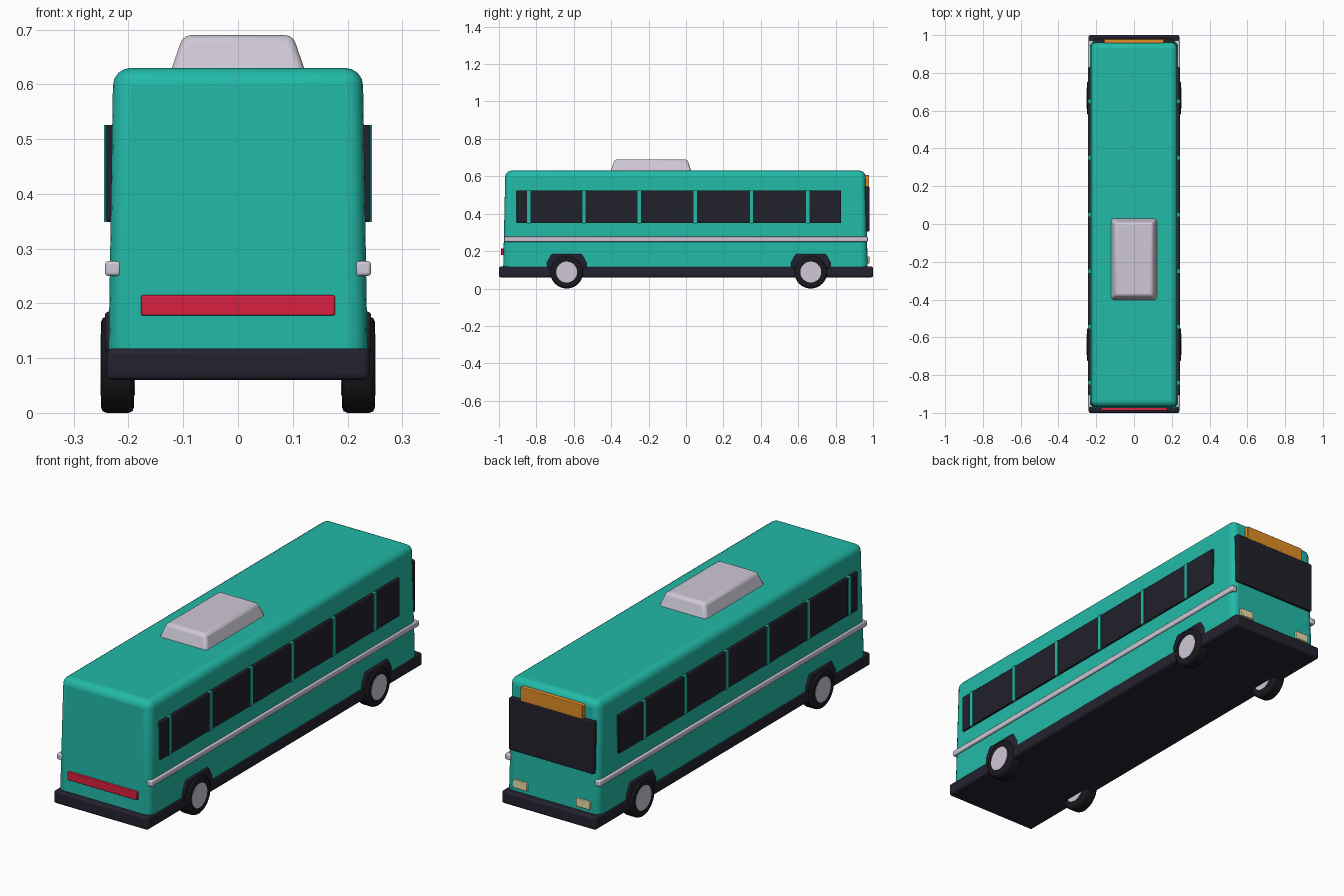
import bpy
import bmesh
import math
from mathutils import Matrix

cube = bpy.data.objects.get("Cube")
if cube:
    bpy.data.objects.remove(cube, do_unlink=True)


def material(name, rgb):
    m = bpy.data.materials.new(name)
    m.use_nodes = True
    m.diffuse_color = (*rgb, 1)
    bsdf = m.node_tree.nodes["Principled BSDF"]
    bsdf.inputs["Base Color"].default_value = (*rgb, 1)
    bsdf.inputs["Roughness"].default_value = 0.6
    return m


TEAL = material("teal paint", (0.016, 0.49, 0.39))
DARK = material("dark trim", (0.017, 0.016, 0.028))
GLASS = material("dark glass", (0.015, 0.015, 0.024))
RUBBER = material("tyre rubber", (0.01, 0.01, 0.013))
SILVER = material("silver", (0.62, 0.58, 0.67))
RED = material("tail light red", (0.70, 0.014, 0.05))
AMBER = material("sign amber", (0.75, 0.27, 0.02))
CREAM = material("headlight cream", (0.85, 0.78, 0.45))


def finish(name, bm, mat, bevel=0, segments=3):
    """Turn a bmesh into a smooth-shaded object with rounded edges."""
    bmesh.ops.recalc_face_normals(bm, faces=bm.faces)
    mesh = bpy.data.meshes.new(name)
    bm.to_mesh(mesh)
    bm.free()
    mesh.materials.append(mat)
    ob = bpy.data.objects.new(name, mesh)
    bpy.context.collection.objects.link(ob)
    if bevel:
        mod = ob.modifiers.new("rounded edges", "BEVEL")
        mod.width = bevel
        mod.segments = segments
        mod.limit_method = "ANGLE"
        mod.angle_limit = math.radians(35)
    bpy.ops.object.select_all(action="DESELECT")
    ob.select_set(True)
    bpy.context.view_layer.objects.active = ob
    bpy.ops.object.shade_smooth_by_angle(angle=math.radians(35))
    return ob


def box(name, xs, ys, zs, mat, bevel=0, taper=(0, 0), segments=3):
    """Box between limits; taper pulls the top edges inward in x and y."""
    bm = bmesh.new()
    bmesh.ops.create_cube(bm, size=1)
    for v in bm.verts:
        top = v.co.z > 0
        sx, sy = math.copysign(1, v.co.x), math.copysign(1, v.co.y)
        v.co.x = xs[sx > 0] - sx * taper[0] * top
        v.co.y = ys[sy > 0] - sy * taper[1] * top
        v.co.z = zs[top]
    return finish(name, bm, mat, bevel, segments)


def side_box(name, s, x_in, x_out, ys, zs, mat, bevel=0):
    return box(name, sorted((s * x_in, s * x_out)), ys, zs, mat, bevel)


def cylinder(name, x0, x1, y, z, radius, mat, bevel=0, sides=32):
    """Cylinder lying along x."""
    bm = bmesh.new()
    bmesh.ops.create_cone(
        bm, cap_ends=True, segments=sides, radius1=radius, radius2=radius,
        depth=abs(x1 - x0),
        matrix=Matrix.Translation(((x0 + x1) / 2, y, z))
        @ Matrix.Rotation(math.pi / 2, 4, "Y"))
    return finish(name, bm, mat, bevel, 2)


def arch(name, s, y):
    """Faceted wheel surround, extruded outward from the body side."""
    half = ((0.105, 0.11), (0.105, 0.14), (0.08, 0.185))
    outline = list(half) + [(-a, b) for a, b in reversed(half)]
    bm = bmesh.new()
    face = bm.faces.new([bm.verts.new((s * 0.2, y + a, b)) for a, b in outline])
    out = bmesh.ops.extrude_face_region(bm, geom=[face])["geom"]
    bmesh.ops.translate(bm, vec=(s * 0.043, 0, 0),
                        verts=[g for g in out if isinstance(g, bmesh.types.BMVert)])
    return finish(name, bm, DARK, 0.006, 2)


# Body shell, skirt and roof unit
box("body", (-0.237, 0.237), (-0.978, 0.972), (0.08, 0.63), TEAL, 0.032, (0.009, 0.012), 4)
box("skirt", (-0.24, 0.24), (-1, 1), (0.06, 0.118), DARK, 0.01)
box("roof_unit", (-0.126, 0.126), (-0.407, 0.033), (0.615, 0.69), SILVER, 0.014, (0.026, 0.026))

# Both long sides
for s, side in ((1, "left"), (-1, "right")):
    side_box(f"{side}_window_strip", s, 0.21, 0.242, (-0.905, 0.83), (0.35, 0.525), GLASS, 0.003)
    for i, y in enumerate((-0.84, -0.545, -0.25, 0.05, 0.35, 0.65)):
        side_box(f"{side}_window_pillar_{i + 1}", s, 0.22, 0.2445,
                 (y - 0.009, y + 0.009), (0.349, 0.526), TEAL)
    side_box(f"{side}_trim_rail", s, 0.214, 0.243, (-0.972, 0.972), (0.25, 0.277), SILVER, 0.006)
    for y, end in ((-0.638, "rear"), (0.667, "front")):
        arch(f"{side}_{end}_wheel_arch", s, y)
        cylinder(f"{side}_{end}_tyre", s * 0.19, s * 0.25, y, 0.088, 0.088, RUBBER, 0.01)
        cylinder(f"{side}_{end}_hub", s * 0.188, s * 0.2515, y, 0.088, 0.056, SILVER)
    # Headlights
    side_box(f"{side}_headlight", s, 0.125, 0.195, (0.95, 0.98), (0.135, 0.172), CREAM, 0.003)

# Windscreen, destination sign and tail light
box("windscreen", (-0.215, 0.215), (0.95, 0.981), (0.305, 0.545), GLASS, 0.004)
box("destination_sign", (-0.158, 0.158), (0.94, 0.979), (0.535, 0.607), AMBER, 0.003)
box("tail_light", (-0.177, 0.177), (-0.988, -0.95), (0.178, 0.215), RED, 0.003)
